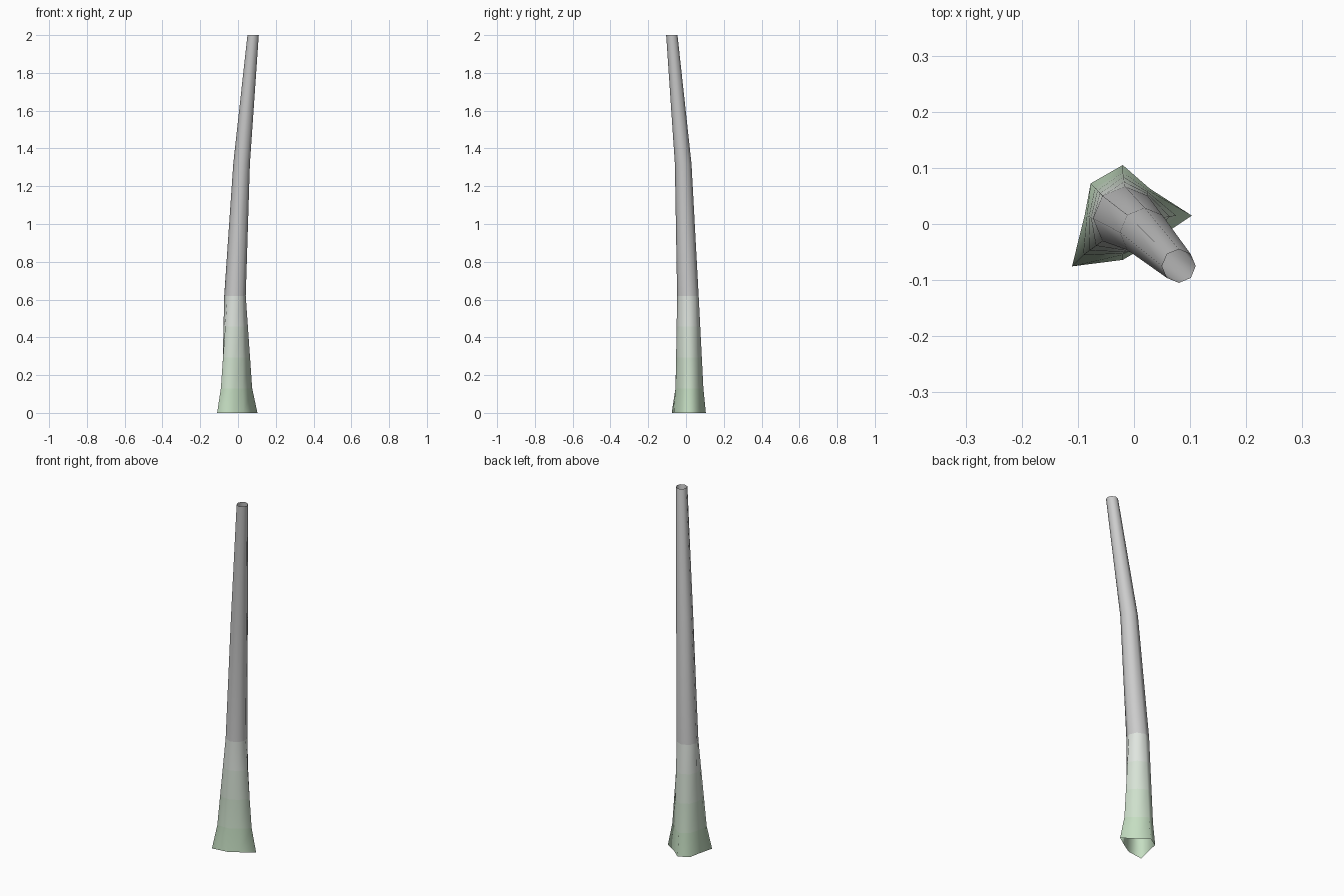
import bpy, bmesh, math

if "Cube" in bpy.data.objects:
    bpy.data.objects.remove(bpy.data.objects["Cube"])

SIDES = 8
# Trunk rings: height, centre x, centre y, radius of each of the 8 corners
RINGS = [
    (0.00, -0.020, 0.015, [.123, .068, .090, .081, .068, .128, .079, .070]),
    (0.13, -0.020, 0.015, [.095, .064, .077, .070, .064, .100, .070, .063]),
    (0.62, -0.016, 0.010, [.057] * SIDES),
    (1.32, 0.019, -0.015, [.044] * SIDES),
    (2.00, 0.080, -0.075, [.030] * SIDES),
]
FADE_STEPS = 3  # slices of the mossy band above the root flare


def blend(a, b, t):
    mix = lambda p, q: p + (q - p) * t
    return (*[mix(a[i], b[i]) for i in range(3)],
            [mix(p, q) for p, q in zip(a[3], b[3])])


def material(name, color):
    m = bpy.data.materials.new(name)
    m.diffuse_color = (*color, 1)
    m.use_nodes = True
    m.node_tree.nodes["Principled BSDF"].inputs["Base Color"].default_value = m.diffuse_color
    return m


# Slice the lower trunk so the moss colour can fade into the bark
fade = [blend(RINGS[1], RINGS[2], i / FADE_STEPS) for i in range(1, FADE_STEPS)]
rings = RINGS[:2] + fade + RINGS[2:]

# Loft an open tube through the rings
bm = bmesh.new()
loops = []
for z, cx, cy, radii in rings:
    loops.append([bm.verts.new((cx + r * math.cos(math.tau * i / SIDES),
                                cy + r * math.sin(math.tau * i / SIDES), z))
                  for i, r in enumerate(radii)])
for band, (low, high) in enumerate(zip(loops, loops[1:])):
    for i in range(SIDES):
        j = (i + 1) % SIDES
        face = bm.faces.new((low[i], low[j], high[j], high[i]))
        face.smooth = True
        face.material_index = min(band, FADE_STEPS + 1)

mesh = bpy.data.meshes.new("trunk")
bm.to_mesh(mesh)
bm.free()
trunk = bpy.data.objects.new("trunk", mesh)
bpy.context.collection.objects.link(trunk)

# Mossy green at the roots fading to grey bark
green, grey = (0.56, 0.73, 0.54), (0.8, 0.8, 0.8)
for k in range(FADE_STEPS + 2):
    t = k / (FADE_STEPS + 1)
    name = "bark" if t == 1 else f"moss_{k}"
    mesh.materials.append(material(name, [g + (w - g) * t for g, w in zip(green, grey)]))
